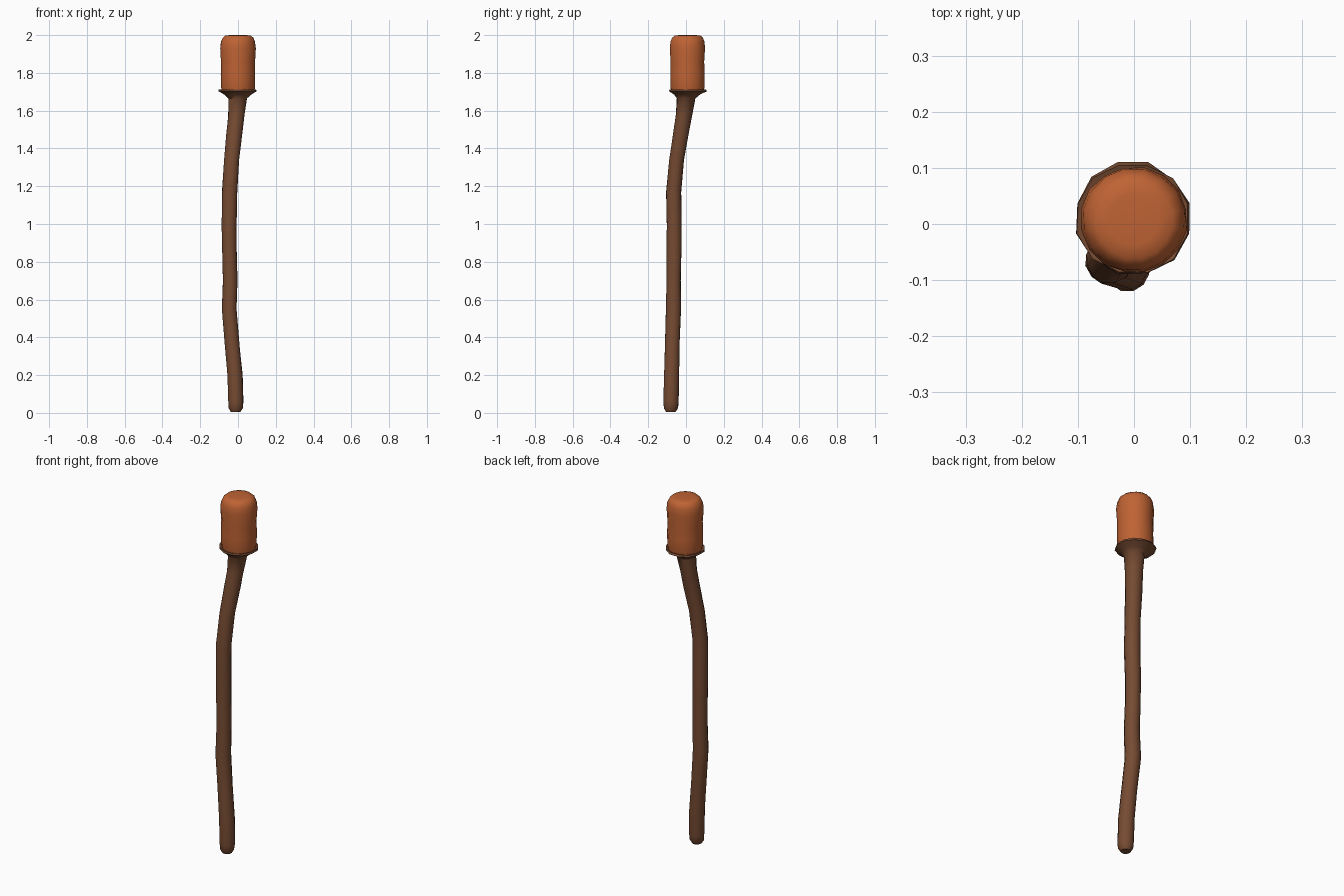
import bpy, bmesh, math, random
from mathutils import Vector

if "Cube" in bpy.data.objects:
    bpy.data.objects.remove(bpy.data.objects["Cube"])

random.seed(4)


def material(name, rgb):
    m = bpy.data.materials.new(name)
    m.diffuse_color = (*rgb, 1)
    m.use_nodes = True
    m.node_tree.nodes["Principled BSDF"].inputs["Base Color"].default_value = m.diffuse_color
    return m


def lathe_path(name, rings, sides, mat, wobble, angle):
    """Skin a tube through rings of (x, y, z, radius) and cap both ends."""
    bm = bmesh.new()
    loops = []
    for x, y, z, r in rings:
        loop = []
        for i in range(sides):
            a = 2 * math.pi * (i + 0.5) / sides
            rr = r * (1 + random.uniform(-wobble, wobble))
            loop.append(bm.verts.new(Vector((x + rr * math.cos(a), y + rr * math.sin(a), z))))
        loops.append(loop)
    for lo, hi in zip(loops, loops[1:]):
        for i in range(sides):
            j = (i + 1) % sides
            bm.faces.new((lo[i], lo[j], hi[j], hi[i]))
    bm.faces.new(loops[0][::-1])
    bm.faces.new(loops[-1])
    mesh = bpy.data.meshes.new(name)
    bm.to_mesh(mesh)
    bm.free()
    mesh.materials.append(mat)
    ob = bpy.data.objects.new(name, mesh)
    bpy.context.collection.objects.link(ob)
    bpy.ops.object.select_all(action='DESELECT')
    ob.select_set(True)
    bpy.context.view_layer.objects.active = ob
    bpy.ops.object.shade_smooth_by_angle(angle=math.radians(angle))
    return ob


wood = material("dark brown wood", (0.18, 0.07, 0.032))
ember = material("burnt orange", (0.52, 0.125, 0.034))

# crooked wooden handle flaring into a cup with a thin lip
handle = [
    (-0.012, -0.080, 0.005, 0.026), (-0.012, -0.080, 0.025, 0.038),
    (-0.012, -0.079, 0.06, 0.041), (-0.016, -0.077, 0.20, 0.041),
    (-0.030, -0.073, 0.36, 0.040), (-0.047, -0.066, 0.55, 0.041),
    (-0.041, -0.066, 0.70, 0.039), (-0.045, -0.064, 0.85, 0.040),
    (-0.046, -0.063, 1.00, 0.041), (-0.044, -0.065, 1.17, 0.041),
    (-0.033, -0.050, 1.34, 0.041), (-0.018, -0.024, 1.49, 0.043),
    (-0.008, -0.010, 1.58, 0.044), (-0.001, 0.000, 1.665, 0.050),
    (-0.002, 0.006, 1.685, 0.072), (-0.002, 0.010, 1.703, 0.102),
    (-0.002, 0.010, 1.713, 0.101), (-0.001, 0.009, 1.706, 0.080),
]
lathe_path("handle_with_cup", handle, 12, wood, 0.035, 40)

# rounded torch head sitting in the cup
head = [
    (0, 0.008, 1.700, 0.086), (0, 0.008, 1.725, 0.092), (0, 0.008, 1.79, 0.092),
    (0, 0.008, 1.86, 0.091), (0, 0.008, 1.93, 0.095), (0, 0.008, 1.965, 0.091),
    (0, 0.008, 1.985, 0.083), (0, 0.008, 1.997, 0.070), (0, 0.008, 2.000, 0.045),
]
lathe_path("torch_head", head, 16, ember, 0.015, 60)
